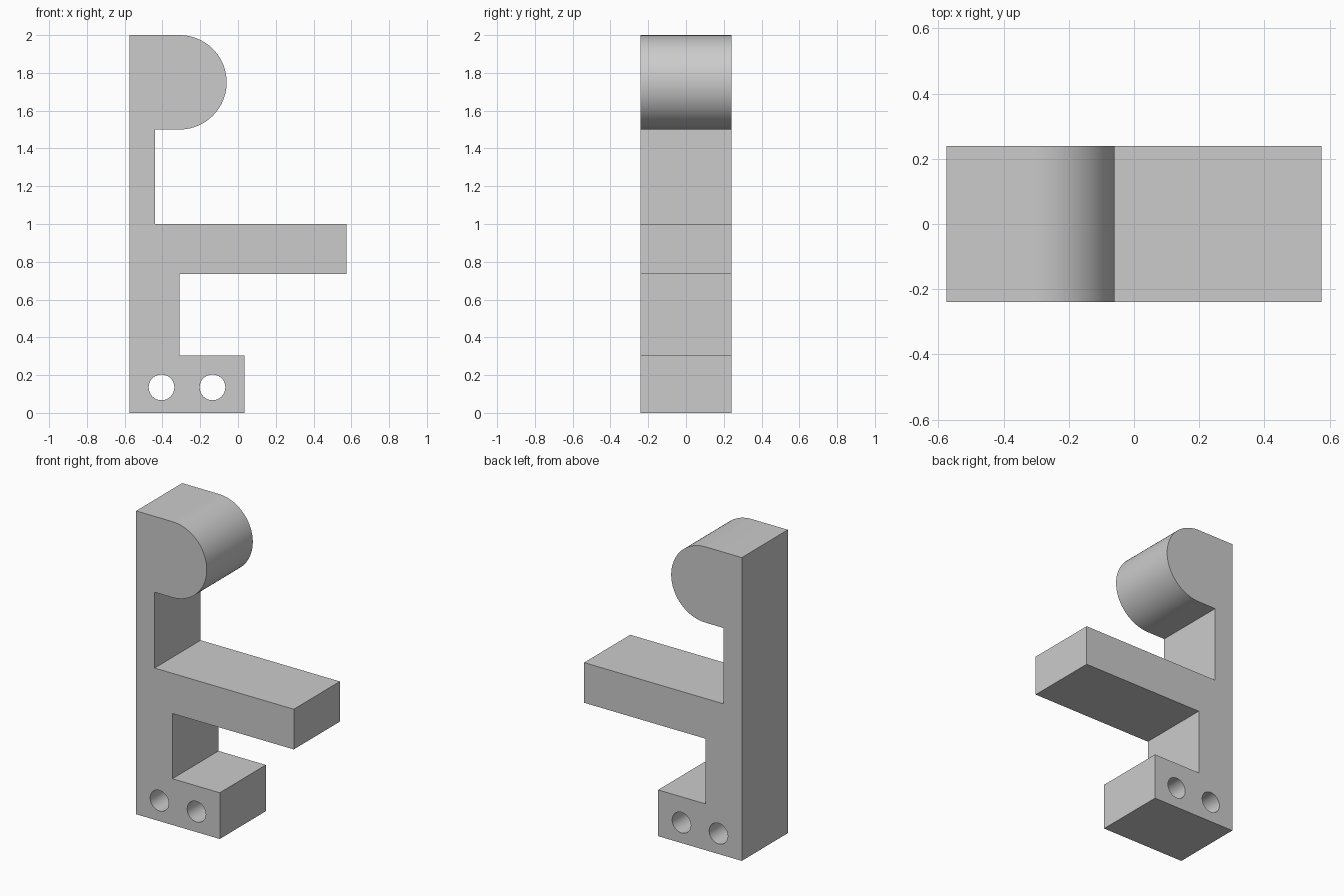
import bpy
import bmesh
import math

cube = bpy.data.objects.get("Cube")
if cube:
    bpy.data.objects.remove(cube, do_unlink=True)

HALF_DEPTH = 0.24


def arc(cx, cz, r, start, end, steps):
    """Points along an arc, angles in degrees."""
    angles = [math.radians(start + (end - start) * i / steps) for i in range(steps + 1)]
    return [(cx + r * math.cos(a), cz + r * math.sin(a)) for a in angles]


def add_loop(curve, points):
    spline = curve.splines.new("POLY")
    spline.points.add(len(points) - 1)
    for p, (x, z) in zip(spline.points, points):
        p.co = (x, z, 0, 1)
    spline.use_cyclic_u = True


# Bracket outline: foot, shelf arm, then the rounded head
outline = [(-0.575, 0), (0.035, 0), (0.035, 0.305), (-0.31, 0.305),
           (-0.31, 0.735), (0.575, 0.735), (0.575, 1.0), (-0.44, 1.0),
           (-0.44, 1.5)]
outline += arc(-0.31, 1.75, 0.25, -90, 90, 40)
outline.append((-0.575, 2.0))

curve = bpy.data.curves.new("bracket_profile", "CURVE")
curve.dimensions = "2D"
curve.fill_mode = "BOTH"
curve.extrude = HALF_DEPTH
add_loop(curve, outline)

# Two screw holes through the foot
for hole_x in (-0.405, -0.135):
    add_loop(curve, arc(hole_x, 0.135, 0.068, 0, 360, 40)[:-1])

# Turn the extruded profile into a welded mesh standing upright
profile = bpy.data.objects.new("bracket_profile", curve)
bpy.context.collection.objects.link(profile)
bpy.context.view_layer.update()
graph = bpy.context.evaluated_depsgraph_get()
mesh = bpy.data.meshes.new_from_object(profile.evaluated_get(graph))
bpy.data.objects.remove(profile, do_unlink=True)

bm = bmesh.new()
bm.from_mesh(mesh)
bmesh.ops.remove_doubles(bm, verts=bm.verts, dist=0.0005)
for v in bm.verts:
    v.co = (v.co.x, -v.co.z, v.co.y)
bmesh.ops.recalc_face_normals(bm, faces=bm.faces)
bmesh.ops.dissolve_limit(bm, angle_limit=0.01, verts=bm.verts, edges=bm.edges)
bmesh.ops.triangulate(bm, faces=[f for f in bm.faces if len(f.verts) > 4])
bm.to_mesh(mesh)
bm.free()

# Plain grey finish
grey = bpy.data.materials.new("plain_grey")
grey.use_nodes = True
colour = (0.6, 0.6, 0.6, 1)
grey.diffuse_color = colour
grey.node_tree.nodes["Principled BSDF"].inputs["Base Color"].default_value = colour
mesh.materials.clear()
mesh.materials.append(grey)

bracket = bpy.data.objects.new("bracket", mesh)
bpy.context.collection.objects.link(bracket)
bpy.ops.object.select_all(action="DESELECT")
bracket.select_set(True)
bpy.context.view_layer.objects.active = bracket
bpy.ops.object.shade_smooth_by_angle(angle=math.radians(30))
